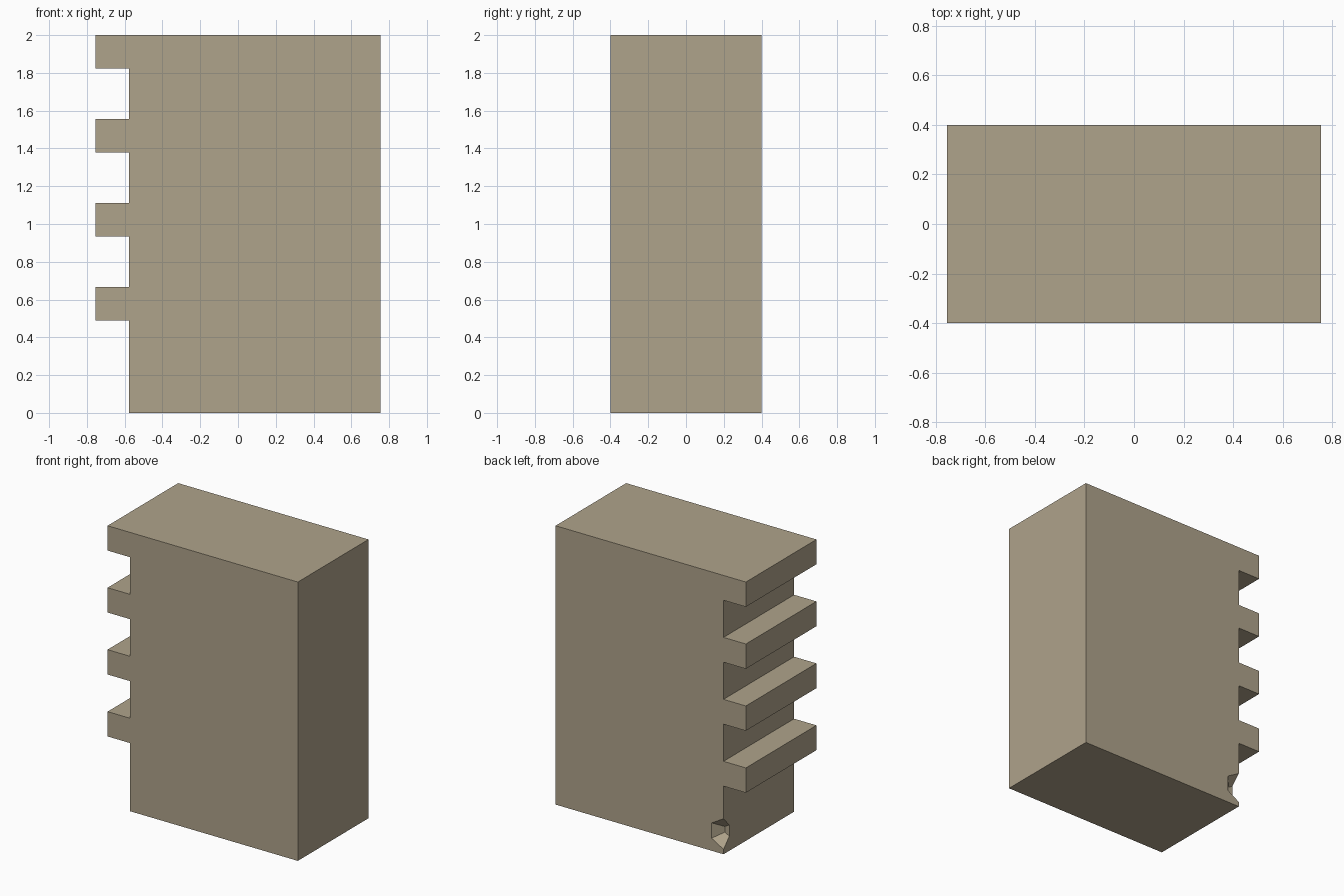
import bpy
import bmesh
import math
from mathutils import Matrix

default = bpy.data.objects.get("Cube")
if default:
    bpy.data.objects.remove(default, do_unlink=True)

HALF_X, HALF_Y, HEIGHT = 0.755, 0.4, 2.0
SLOT_X = -0.578          # face behind the teeth
PITCH, TOOTH = 2 / 4.5, 0.178

stone = bpy.data.materials.new("sandy stone")
stone.use_nodes = True
colour = (0.43, 0.366, 0.258, 1)
stone.diffuse_color = colour
stone.node_tree.nodes["Principled BSDF"].inputs["Base Color"].default_value = colour


def add_object(name, bm):
    bmesh.ops.recalc_face_normals(bm, faces=bm.faces)
    mesh = bpy.data.meshes.new(name)
    bm.to_mesh(mesh)
    bm.free()
    mesh.materials.append(stone)
    obj = bpy.data.objects.new(name, mesh)
    bpy.context.scene.collection.objects.link(obj)
    return obj


# Toothed block: side profile extruded front to back
profile = [(SLOT_X, 0), (HALF_X, 0), (HALF_X, HEIGHT)]
for k in range(4):
    top = HEIGHT - k * PITCH
    if k:
        profile.append((SLOT_X, top))
    profile += [(-HALF_X, top), (-HALF_X, top - TOOTH), (SLOT_X, top - TOOTH)]

bm = bmesh.new()
face = bm.faces.new([bm.verts.new((x, -HALF_Y, z)) for x, z in profile])
extruded = bmesh.ops.extrude_face_region(bm, geom=[face])["geom"]
bmesh.ops.translate(bm, vec=(0, 2 * HALF_Y, 0),
                    verts=[v for v in extruded if isinstance(v, bmesh.types.BMVert)])
block = add_object("toothed_block", bm)

# Chipped hollow in the lower back corner: six-sided tapered cutter
bm = bmesh.new()
place = Matrix.Translation((SLOT_X, 0.3775, 0.145)) @ Matrix.Rotation(math.pi / 2, 4, "X")
bmesh.ops.create_cone(bm, cap_ends=True, segments=6, radius1=0.131, radius2=0.04,
                      depth=0.085, matrix=place)
cutter = add_object("chip_cutter", bm)
cutter.hide_render = True

cut = block.modifiers.new("chip", "BOOLEAN")
cut.operation = "DIFFERENCE"
cut.solver = "EXACT"
cut.object = cutter

# Bake the cut and drop the cutter
bpy.context.view_layer.objects.active = block
bpy.ops.object.modifier_apply(modifier=cut.name)
bpy.data.objects.remove(cutter, do_unlink=True)
